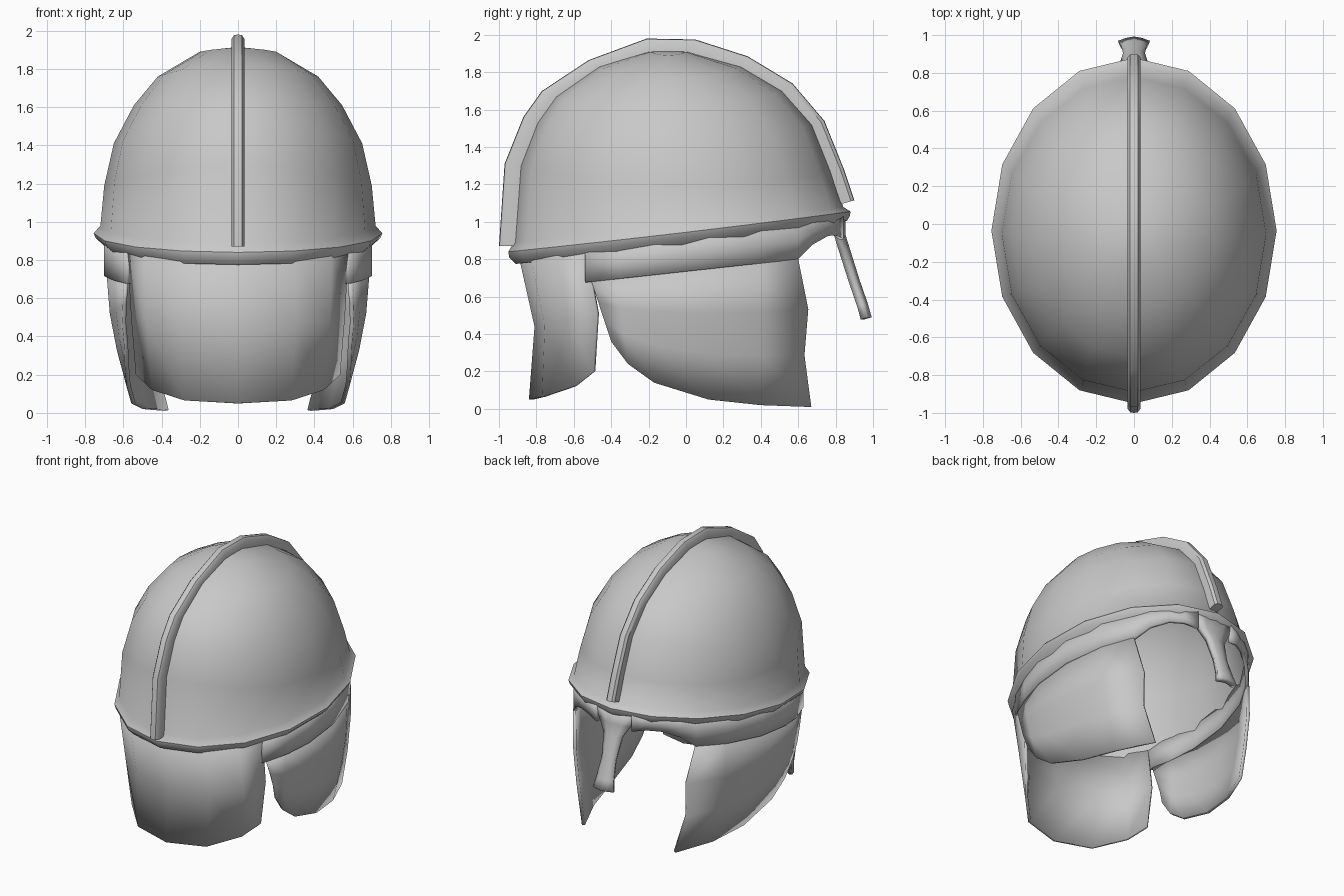
import bpy, math

if "Cube" in bpy.data.objects:
    bpy.data.objects.remove(bpy.data.objects["Cube"])

steel = bpy.data.materials.new("steel_grey")
steel.diffuse_color = (0.58, 0.58, 0.58, 1)
steel.use_nodes = True
steel.node_tree.nodes["Principled BSDF"].inputs["Base Color"].default_value = steel.diffuse_color


def make(name, verts, faces, thickness=0, mirror=False, angle=40):
    me = bpy.data.meshes.new(name)
    me.from_pydata(verts, [], faces)
    me.materials.append(steel)
    ob = bpy.data.objects.new(name, me)
    bpy.context.collection.objects.link(ob)
    if thickness:
        s = ob.modifiers.new("thickness", 'SOLIDIFY')
        s.thickness, s.offset = thickness, -1
    if mirror:
        ob.modifiers.new("mirror", 'MIRROR')
    bpy.ops.object.select_all(action='DESELECT')
    ob.select_set(True)
    bpy.context.view_layer.objects.active = ob
    # consistent outward normals
    bpy.ops.object.mode_set(mode='EDIT')
    bpy.ops.mesh.select_all(action='SELECT')
    bpy.ops.mesh.normals_make_consistent(inside=False)
    bpy.ops.object.mode_set(mode='OBJECT')
    # open plates: make the outer side face away from the axis
    if thickness:
        score = sum(p.normal.x * p.center.x + p.normal.y * p.center.y for p in me.polygons)
        if score < 0:
            me.flip_normals()
    bpy.ops.object.shade_smooth_by_angle(angle=math.radians(angle))
    return ob


def strip(rows, closed=False):
    """Quad grid through equally long rows of points."""
    n = len(rows[0])
    verts = [p for r in rows for p in r]
    m = n if closed else n - 1
    faces = [(i * n + j, i * n + (j + 1) % n, (i + 1) * n + (j + 1) % n, (i + 1) * n + j)
             for i in range(len(rows) - 1) for j in range(m)]
    return verts, faces


def lerp(x, pts):
    for (a, fa), (b, fb) in zip(pts, pts[1:]):
        if x <= b:
            return fa + (fb - fa) * max(0, x - a) / (b - a)
    return pts[-1][1]


# Skull bowl with rolled rim: (y_rear, z_rear, y_face, z_face, half width, z_side)
N = 16
outer = [(-.20, 1.91, .01, 1.91, .20, 1.89),
         (-.47, 1.83, .30, 1.83, .42, 1.76),
         (-.70, 1.67, .52, 1.70, .545, 1.61),
         (-.80, 1.53, .68, 1.52, .65, 1.41),
         (-.89, 1.30, .78, 1.27, .70, 1.19),
         (-.92, .89, .84, 1.08, .72, .98)]
rim = [(-.95, .84, .88, 1.055, .755, .94),
       (-.945, .81, .875, 1.03, .745, .915),
       (-.91, .775, .86, 1.005, .70, .875)]
inner = [(a + .04, b - .03, c - .04, d - .03, w - .04, z - .03) for a, b, c, d, w, z in outer]
rings = []
for yb, zb, yf, zf, w, zs in outer + rim + inner[::-1]:
    ring = []
    for k in range(N):
        a = 2 * math.pi * k / N
        c, s = math.cos(a), math.sin(a)
        z = zs + (zf - zb) / 2 * c + ((zf + zb) / 2 - zs) * c * c
        ring.append((w * s, (yb + yf) / 2 + (yf - yb) / 2 * c, z))
    rings.append(ring)
v, f = strip(rings, True)
v += [(0, -.1, 1.915), (0, -.1, 1.885)]
last = len(v) - 2 - N
for k in range(N):
    f += [(len(v) - 2, (k + 1) % N, k), (len(v) - 1, last + k, last + (k + 1) % N)]
make("skull_bowl", v, f)

# Crest ridge running over the top: (outer y, z, inner y, z)
crest = [(-1.0, .87, -.91, .87), (-.97, 1.31, -.88, 1.3), (-.87, 1.56, -.79, 1.52),
         (-.77, 1.70, -.69, 1.66), (-.52, 1.865, -.465, 1.81), (-.21, 1.98, -.2, 1.89),
         (.05, 1.975, .01, 1.89), (.33, 1.885, .295, 1.81), (.57, 1.74, .515, 1.69),
         (.74, 1.54, .67, 1.51), (.845, 1.28, .77, 1.265), (.90, 1.115, .83, 1.095)]
shape = [(-.034, 0), (-.034, .75), (-.02, .97), (0, 1), (.02, .97), (.034, .75), (.034, 0)]
rows = [[(x, yi + (yo - yi) * t, zi + (zo - zi) * t) for x, t in shape] for yo, zo, yi, zi in crest]
v, f = strip(rows, True)
n = len(shape)
f += [tuple(range(n))[::-1], tuple(range(len(v) - n, len(v)))]
make("crest_ridge", v, f)


def rim_z(y):
    return .90 + .128 * (y + .03)


# Neck guard, half of it mirrored
half = [[(0, -.895, .82), (.30, -.835, .83), (.49, -.69, .84), (.58, -.54, .86)],
        [(0, -.81, .44), (.30, -.755, .45), (.48, -.63, .47), (.56, -.475, .51)],
        [(0, -.84, .05), (.28, -.77, .065), (.45, -.6, .12), (.535, -.495, .2)]]
full = [[(-x, y, z) for x, y, z in r[:0:-1]] + r for r in half]
make("neck_guard", *strip(full), thickness=.02)


# Cheek guards: columns from the brow band down to the curved lower edge
def cheek_x(y, z):
    r = lerp(z, [(0, .55), (.05, .565), (.28, .63), (.48, .675), (.7, .695)])
    return r * math.sqrt(1 - ((y + .03) / lerp(z, [(0, .97), (.8, .92)])) ** 2)


tops = [-.505, -.37, -.17, .12, .4, .6]
lows = [(-.40, .36), (-.31, .24), (-.17, .14), (.12, .05), (.4, .02), (.67, .01)]
wobble = [0, .03, -.012, 0, 0]
rows = []
for i, t in enumerate([0, .34, .65, 1]):
    row = []
    for j, (yt, (yl, zl)) in enumerate(zip(tops, lows)):
        zt = .735 + .11 * yt
        y, z = yt + (yl - yt) * t, zt + (zl - zt) * t
        if j == 5:
            y += wobble[i]
        row.append((cheek_x(y, z), y, z))
    rows.append(row)
make("cheek_guards", *strip(rows), thickness=.022, mirror=True)

# Brow band under the rim, arching up over the eyes towards the nose
lower = [(-.55, .675), (.6, .80), (.68, .88), (.76, .925), (.83, .93), (.86, .87)]
rows = [[], [], []]
for y in (-.54, -.36, -.17, .12, .4, .6, .68, .76, .81, .842):
    x = .71 * math.sqrt(1 - ((y + .03) / .89) ** 2)
    zb, zt = lerp(y, lower), rim_z(y) + .02
    for row, t in zip(rows, (0, .5, 1)):
        row.append((x, y, zt + (zb - zt) * t))
make("brow_band", *strip(rows), thickness=.025, mirror=True)

# Nose guard: flared at the brow and the tip: (y, z, half width)
rows = []
for y, z, w in [(.845, 1.02, .17), (.845, .93, .125), (.87, .85, .075), (.92, .69, .058),
                (.965, .56, .07), (.985, .49, .085)]:
    rows.append([(-w, y - .015, z), (-w * .5, y, z), (0, y + .008, z), (w * .5, y, z), (w, y - .015, z)])
make("nose_guard", *strip(rows), thickness=.04)
